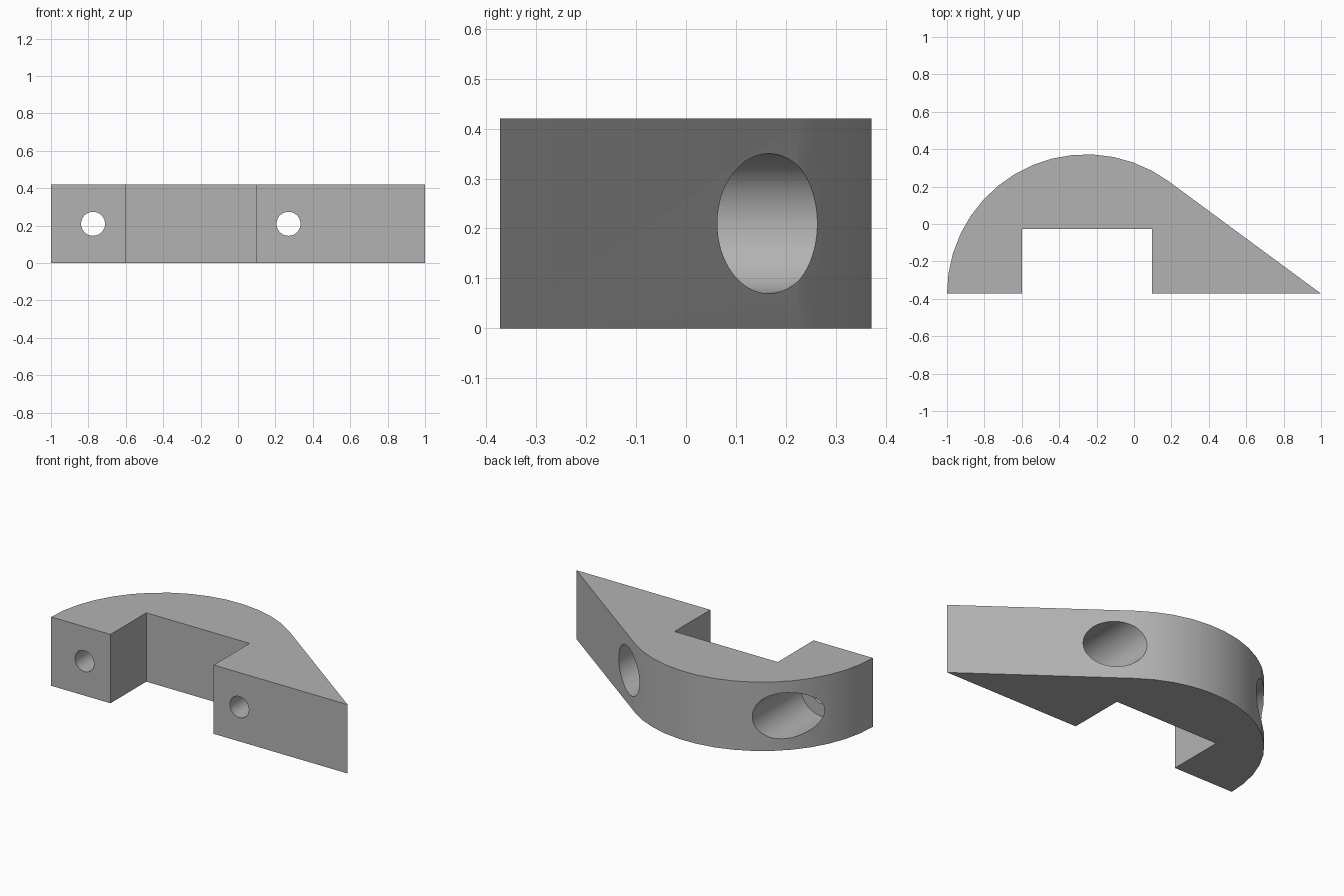
import bpy, bmesh, math
from mathutils import Matrix

default = bpy.data.objects.get("Cube")
if default:
    bpy.data.objects.remove(default, do_unlink=True)

HEIGHT, RADIUS = 0.42, 0.745
BASE_Y = -RADIUS / 2
CENTRE_X = RADIUS - 1
FLOOR_Y = -0.2        # bottom of the wide bores
ARC_STEPS = 15

grey = bpy.data.materials.new("plain grey")
grey.use_nodes = True
colour = (0.45, 0.45, 0.45, 1)
grey.diffuse_color = colour
grey.node_tree.nodes["Principled BSDF"].inputs["Base Color"].default_value = colour


def add_object(name, bm):
    bmesh.ops.recalc_face_normals(bm, faces=bm.faces)
    mesh = bpy.data.meshes.new(name)
    bm.to_mesh(mesh)
    bm.free()
    mesh.materials.append(grey)
    obj = bpy.data.objects.new(name, mesh)
    bpy.context.collection.objects.link(obj)
    return obj


def drill(target, x, radius, y_start, y_end):
    """Cut a round hole along y at mid height."""
    bm = bmesh.new()
    place = Matrix.Translation((x, (y_start + y_end) / 2, HEIGHT / 2))
    bmesh.ops.create_cone(bm, cap_ends=True, segments=64, radius1=radius,
                          radius2=radius, depth=y_end - y_start,
                          matrix=place @ Matrix.Rotation(math.pi / 2, 4, 'X'))
    cutter = add_object("hole_cutter", bm)
    cutter.hide_render = True
    mod = target.modifiers.new("hole", 'BOOLEAN')
    mod.operation = 'DIFFERENCE'
    mod.solver = 'EXACT'
    mod.object = cutter
    bpy.context.view_layer.objects.active = target
    bpy.ops.object.modifier_apply(modifier=mod.name)
    bpy.data.objects.remove(cutter, do_unlink=True)


# Bracket outline: notched base, pointed tip, tangent slope, round back
outline = [(-1, BASE_Y), (-0.6, BASE_Y), (-0.6, -0.027), (0.097, -0.027),
           (0.097, BASE_Y), (1, BASE_Y)]
tangent = math.acos(RADIUS / (1 - CENTRE_X))
for i in range(ARC_STEPS):
    a = tangent + (math.pi - tangent) * i / ARC_STEPS
    outline.append((CENTRE_X + RADIUS * math.cos(a), BASE_Y + RADIUS * math.sin(a)))

bm = bmesh.new()
face = bm.faces.new([bm.verts.new((x, y, 0)) for x, y in outline])
top = bmesh.ops.extrude_face_region(bm, geom=[face])
bmesh.ops.translate(bm, vec=(0, 0, HEIGHT),
                    verts=[v for v in top["geom"] if isinstance(v, bmesh.types.BMVert)])
bracket = add_object("bracket", bm)

# Two screw holes with wide bores from the back
for x in (-0.775, 0.27):
    drill(bracket, x, 0.14, FLOOR_Y, 1)
    drill(bracket, x, 0.064, -1, 0)

bpy.ops.object.select_all(action='DESELECT')
bracket.select_set(True)
bpy.context.view_layer.objects.active = bracket
bpy.ops.object.shade_smooth_by_angle(angle=math.radians(25))
